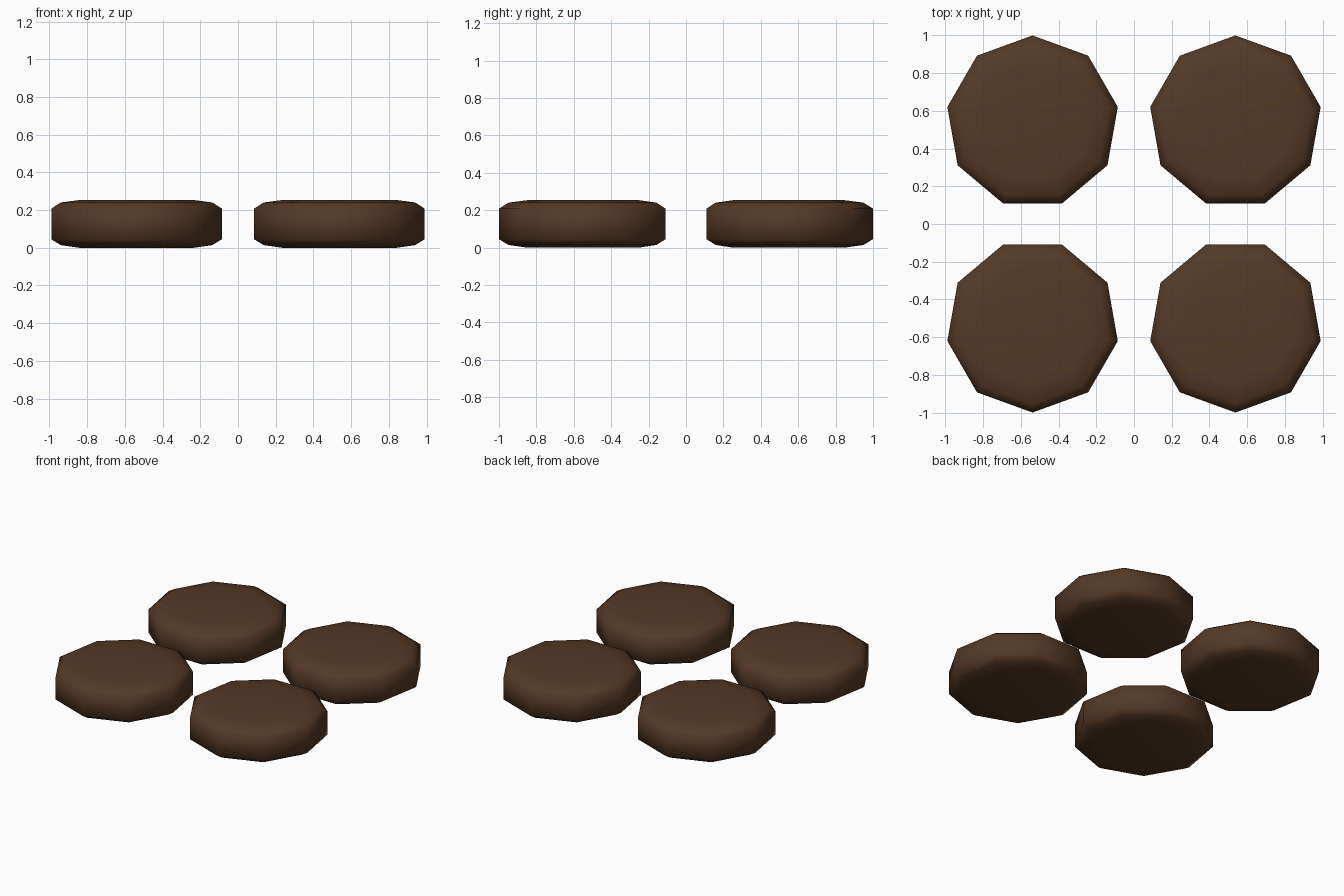
import bpy, bmesh, math

if "Cube" in bpy.data.objects:
    bpy.data.objects.remove(bpy.data.objects["Cube"])

brown = bpy.data.materials.new("dark brown")
brown.diffuse_color = (0.088, 0.041, 0.019, 1)
brown.use_nodes = True
brown.node_tree.nodes["Principled BSDF"].inputs["Base Color"].default_value = brown.diffuse_color

SIDES = 9
# (radius, height) from underside to top
PROFILE = [(0.31, 0.0), (0.408, 0.014), (0.459, 0.045),
           (0.459, 0.208), (0.408, 0.24), (0.31, 0.253)]


def pad(name, sx, sy):
    """Soft-edged nine-sided pad with one corner pointing outward in y."""
    bm = bmesh.new()
    rings = []
    for r, z in PROFILE:
        ring = []
        for i in range(SIDES):
            a = sy * math.pi / 2 + math.tau * i / SIDES
            ring.append(bm.verts.new((sx * 0.538 + r * math.cos(a),
                                      sy * 0.541 + r * math.sin(a), z)))
        rings.append(ring)
    for low, high in zip(rings, rings[1:]):
        for i in range(SIDES):
            j = (i + 1) % SIDES
            bm.faces.new((low[i], low[j], high[j], high[i]))
    bm.faces.new(rings[0][::-1])
    bm.faces.new(rings[-1])
    for f in bm.faces:
        f.smooth = True
    mesh = bpy.data.meshes.new(name)
    bm.to_mesh(mesh)
    bm.free()
    mesh.materials.append(brown)
    bpy.context.collection.objects.link(bpy.data.objects.new(name, mesh))


# Four pads in a square
for side, sx in (("left", -1), ("right", 1)):
    for end, sy in (("front", -1), ("back", 1)):
        pad(f"{end}_{side}_pad", sx, sy)
